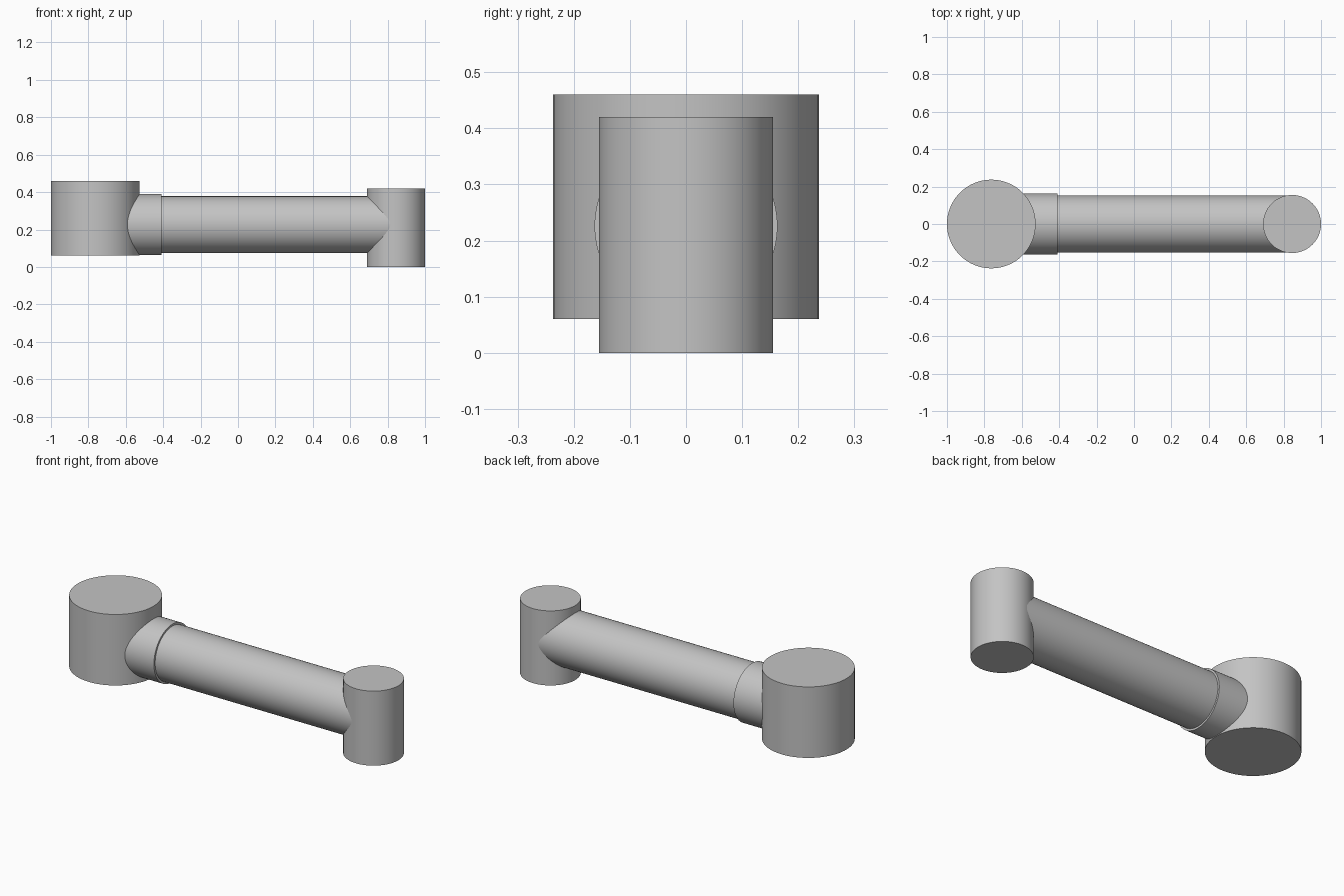
import bpy
import math

cube = bpy.data.objects.get("Cube")
if cube:
    bpy.data.objects.remove(cube, do_unlink=True)

grey = bpy.data.materials.new("plain grey")
grey.use_nodes = True
colour = (0.55, 0.55, 0.55, 1)
grey.diffuse_color = colour
grey.node_tree.nodes["Principled BSDF"].inputs["Base Color"].default_value = colour


def cylinder(name, radius, length, location, along_x=False):
    """Smooth capped cylinder, upright or lying along x."""
    tilt = math.pi / 2 if along_x else 0
    bpy.ops.mesh.primitive_cylinder_add(
        vertices=96, radius=radius, depth=length,
        location=location, rotation=(0, tilt, 0))
    part = bpy.context.object
    part.name = name
    part.data.materials.append(grey)
    bpy.ops.object.transform_apply(location=False, rotation=True, scale=True)
    bpy.ops.object.shade_smooth_by_angle(angle=math.radians(30))
    return part


def rod(name, radius, start, end):
    """Cylinder on the arm axis between two x positions."""
    return cylinder(name, radius, end - start,
                    ((start + end) / 2, 0, ARM_HEIGHT), along_x=True)


ARM_HEIGHT = 0.226
BIG_X, SMALL_X = -0.763, 0.845

# Upright joint housings at both ends
cylinder("large_joint", 0.237, 0.40, (BIG_X, 0, 0.26))
cylinder("small_joint", 0.155, 0.42, (SMALL_X, 0, 0.21))

# Collar and arm, with their ends buried in the housings
rod("arm_collar", 0.163, BIG_X, -0.41)
rod("arm_tube", 0.152, -0.5, SMALL_X)
